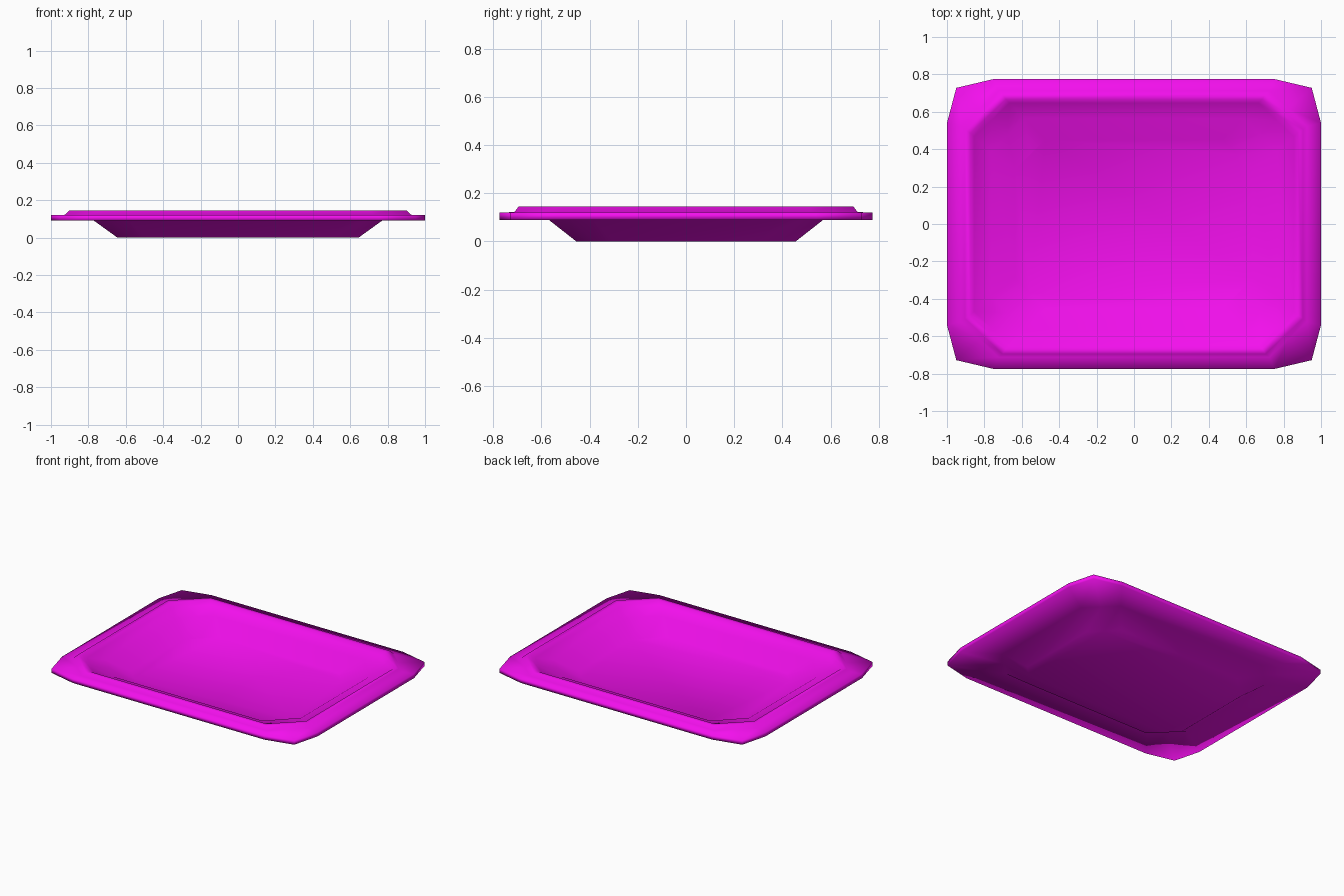
import bpy, bmesh

if "Cube" in bpy.data.objects:
    bpy.data.objects.remove(bpy.data.objects["Cube"])

# half width, half depth, z, corner cut x, corner cut y, corner bulge
RINGS = [
    (0.645, 0.455, 0.000, 0.16, 0.16, 0.0),   # underside of floor
    (0.770, 0.570, 0.090, 0.18, 0.18, 0.0),   # bowl meets rim, below
    (1.000, 0.775, 0.090, 0.25, 0.235, 0.6),  # outer rim, bottom
    (1.000, 0.775, 0.120, 0.25, 0.235, 0.6),  # outer rim, top
    (0.925, 0.712, 0.122, 0.20, 0.19, 0.0),   # foot of raised lip
    (0.903, 0.695, 0.145, 0.20, 0.19, 0.0),   # raised lip, outside
    (0.875, 0.667, 0.145, 0.19, 0.18, 0.0),   # raised lip, inside
    (0.855, 0.647, 0.122, 0.19, 0.18, 0.0),   # inner ledge
    (0.765, 0.565, 0.100, 0.18, 0.18, 0.0),   # top of inner wall
    (0.635, 0.450, 0.020, 0.16, 0.16, 0.0),   # inside floor
]


def ring_points(hx, hy, z, cx, cy, bulge):
    k = 0.5 * (1 - bulge)
    corner = [(hx, hy - cy), (hx - cx * k, hy - cy * k), (hx - cx, hy)]
    pts = []
    for sx, sy in ((1, 1), (-1, 1), (-1, -1), (1, -1)):
        c = corner if sx * sy > 0 else corner[::-1]
        pts += [(sx * x, sy * y, z) for x, y in c]
    return pts


# Tray: one closed shell lofted through the rings
bm = bmesh.new()
loops = [[bm.verts.new(p) for p in ring_points(*r)] for r in RINGS]
for a, b in zip(loops, loops[1:]):
    n = len(a)
    for i in range(n):
        j = (i + 1) % n
        bm.faces.new((a[i], a[j], b[j], b[i]))
bm.faces.new(loops[0][::-1])
bm.faces.new(loops[-1])
bmesh.ops.recalc_face_normals(bm, faces=bm.faces[:])
for f in bm.faces:
    f.smooth = True

mesh = bpy.data.meshes.new("tray")
bm.to_mesh(mesh)
bm.free()
tray = bpy.data.objects.new("tray", mesh)
bpy.context.collection.objects.link(tray)

mat = bpy.data.materials.new("magenta")
mat.diffuse_color = (0.9, 0.005, 0.85, 1)
mat.use_nodes = True
mat.node_tree.nodes["Principled BSDF"].inputs["Base Color"].default_value = mat.diffuse_color
mesh.materials.append(mat)
